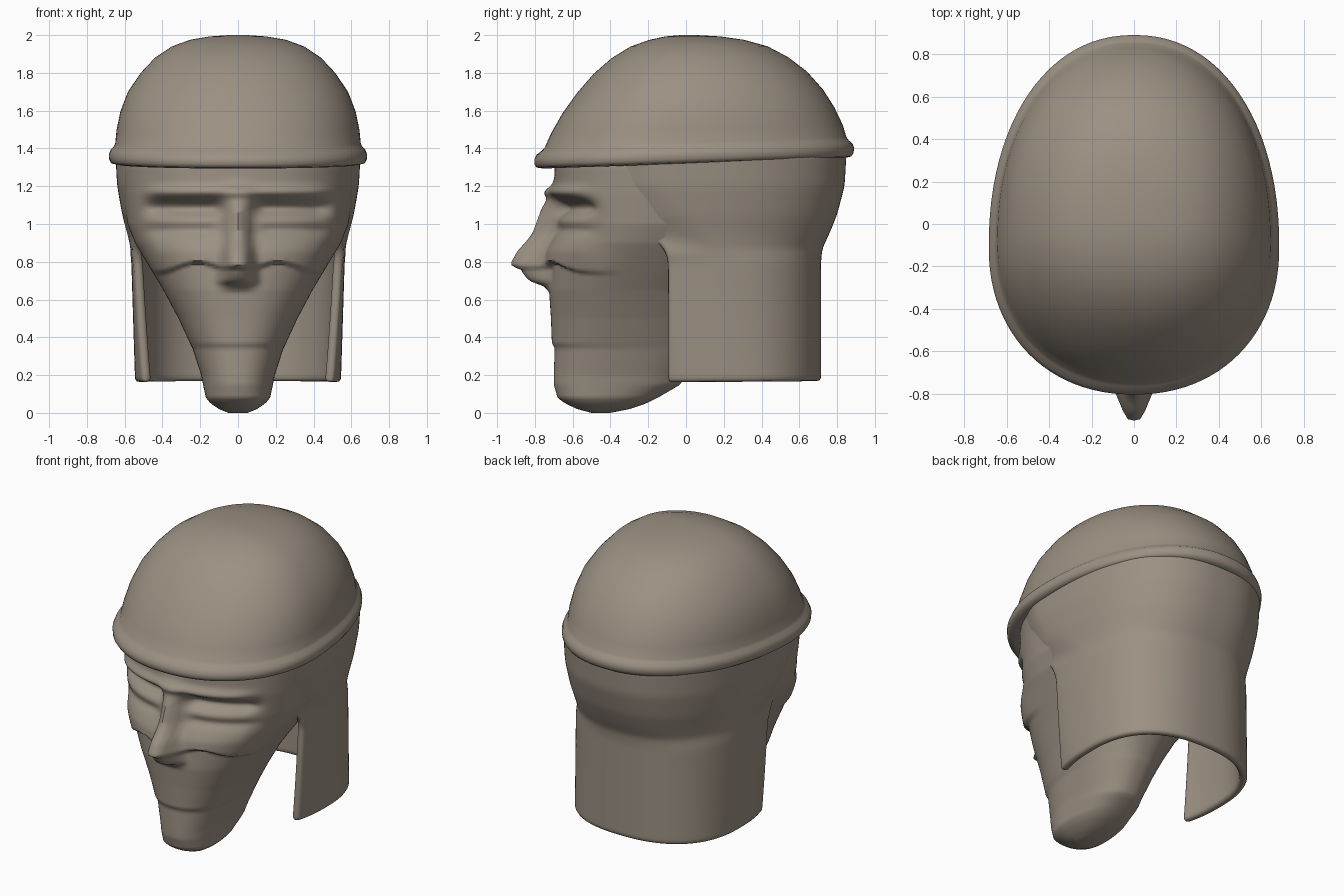
import bpy, math

if "Cube" in bpy.data.objects:
    bpy.data.objects.remove(bpy.data.objects["Cube"])

mat = bpy.data.materials.new("warm grey stone")
mat.diffuse_color = (0.33, 0.28, 0.225, 1)
mat.use_nodes = True
mat.node_tree.nodes["Principled BSDF"].inputs["Base Color"].default_value = mat.diffuse_color


def lerp_table(table, z):
    """Interpolate a table of rows whose first entry is the height."""
    if z <= table[0][0]:
        return table[0][1:]
    for a, b in zip(table, table[1:]):
        if z <= b[0]:
            f = (z - a[0]) / (b[0] - a[0])
            return [p + (q - p) * f for p, q in zip(a[1:], b[1:])]
    return table[-1][1:]


def egg(a, w, yf, yb, c, n):
    """Point on an egg-shaped ring; a = 0 is the front, pi the back."""
    s, k = math.sin(a), math.cos(a)
    e = 2 / n
    depth = (c - yf) if k > 0 else (yb - c)
    return (math.copysign(w * abs(s) ** e, s),
            c - math.copysign(depth * abs(k) ** e, k))


def loft(name, rows, closed=True):
    """Skin rows of points, capping both ends when the rows are closed."""
    n = len(rows[0])
    verts = [p for r in rows for p in r]
    faces = []
    for i in range(len(rows) - 1):
        for j in range(n if closed else n - 1):
            k = (j + 1) % n
            faces.append((i * n + j, i * n + k, (i + 1) * n + k, (i + 1) * n + j))
    if closed:
        faces.append(tuple(reversed(range(n))))
        faces.append(tuple(range(len(verts) - n, len(verts))))
    me = bpy.data.meshes.new(name)
    me.from_pydata(verts, [], faces)
    me.materials.append(mat)
    ob = bpy.data.objects.new(name, me)
    bpy.context.collection.objects.link(ob)
    bpy.ops.object.select_all(action='DESELECT')
    ob.select_set(True)
    bpy.context.view_layer.objects.active = ob
    bpy.ops.object.shade_smooth_by_angle(angle=math.radians(50))
    return ob


def bump(v, centre, width):
    return math.exp(-((v - centre) / width) ** 2)


def step(a, b, v):
    t = min(1, max(0, (v - a) / (b - a)))
    return t * t * (3 - 2 * t)


# Cap with rolled rim: height, half width, front, back
cap = [(1.335, .58, -.67, .78), (1.32, .64, -.755, .84), (1.327, .672, -.792, .875),
       (1.345, .682, -.803, .887), (1.37, .684, -.803, .89), (1.395, .675, -.79, .882),
       (1.413, .658, -.765, .862), (1.43, .65, -.748, .85), (1.5, .643, -.715, .83),
       (1.6, .622, -.655, .785), (1.7, .583, -.58, .725), (1.8, .515, -.49, .64),
       (1.88, .44, -.395, .54), (1.94, .35, -.295, .43), (1.975, .255, -.195, .305),
       (1.993, .15, -.11, .18), (2.0, .05, -.03, .06)]
rows = []
for z, w, yf, yb in cap:
    tilt = 0.035 * min(1, max(0, (2 - z) / 0.6))
    c = yf + (yb - yf) * 0.41
    ring = [egg(math.tau * j / 96, w, yf, yb, c, 2.15) for j in range(96)]
    rows.append([(x, y, z + tilt * y) for x, y in ring])
loft("cap", rows)

# Head: height, half width, front, back
head = [(0, .05, -.5, -.40), (.02, .10, -.575, -.30), (.05, .145, -.64, -.21),
        (.08, .17, -.68, -.15), (.15, .185, -.70, -.03), (.2, .195, -.70, 0),
        (.34, .24, -.695, .08), (.37, .255, -.71, .09), (.5, .315, -.715, .15),
        (.65, .395, -.725, .22), (.8, .485, -.715, .35), (.9, .545, -.70, .45),
        (1.0, .585, -.69, .55), (1.15, .61, -.70, .65), (1.3, .63, -.695, .75),
        (1.4, .62, -.68, .75)]
# Nose: height, how far it stands out, half width
nose = [(.64, 0, .12), (.67, .03, .13), (.70, .11, .135), (.74, .145, .13),
        (.79, .172, .12), (.9, .13, .10), (1.0, .105, .09), (1.08, .07, .085),
        (1.14, .03, .10), (1.2, .01, .12), (1.25, 0, .12)]


def face_offset(x, z):
    """Forward or backward shift that models the face."""
    ax = abs(x)
    out, half = lerp_table(nose, z)
    ridge = 1 - step(0.15, 1.0, ax / half)
    wide = 1 - step(.40, .54, ax)
    d = -out * ridge
    d -= 0.03 * bump(z, 1.17, .03) * wide                               # brow
    d += 0.075 * bump(z, 1.085, .045) * wide * step(.05, .14, ax)        # eye socket
    d += 0.02 * bump(z, .97, .03) * wide * step(.08, .16, ax)            # lower lid
    lip = .775 + .028 * math.sin((ax - .1) * 14) * step(.03, .15, ax)    # cheek edge
    d -= 0.04 * step(lip - .02, lip + .005, z) * (1 - step(.84, .97, z)) * (1 - step(.42, .52, ax))
    return d


rows = []
levels = [0, .006, .012] + [.02 + .0125 * i for i in range(111)]
for z in levels:
    w, yf, yb = lerp_table(head, z)
    c = yf + (yb - yf) * 0.45
    row = []
    for j in range(160):
        x, y = egg(math.tau * j / 160, w, yf, yb, c, 2.3)
        if y < c:
            y += face_offset(x, z) * step(0, .15, c - y)
        row.append((x, y, z))
    rows.append(row)
loft("head", rows)

# Neck guard: height, half width, front, back, widest point, front edge
guard = [(.16, .545, -.42, .715, .2, -.1), (.8, .565, -.55, .715, .1, -.1),
         (.87, .575, -.66, .722, 0, -.12), (.95, .592, -.70, .76, -.05, -.21),
         (1.05, .615, -.70, .80, -.07, -.29), (1.2, .64, -.70, .84, -.1, -.36),
         (1.38, .65, -.70, .85, -.1, -.42)]
rows = []
N, M = 72, 36
for i in range(M + 1):
    z = .16 + 1.22 * i / M
    w, yf, yb, c, edge = lerp_table(guard, z)
    n = 2.4
    a0 = math.acos(min(1, max(0, (c - edge) / (c - yf)) ** (n / 2)))
    row = []
    for j in range(N + 1):
        a = a0 + (math.tau - 2 * a0) * j / N
        x, y = egg(a, w, yf, yb, c, n)
        # upper front edge sinks into the temples
        near = 1 - step(0, 7, min(j, N - j))
        x *= 1 - .07 * near * step(.82, .95, z)
        row.append((x, y, z + .01 * y * (1 - step(.16, .4, z))))
    rows.append(row)
ob = loft("neck_guard", rows, closed=False)
m = ob.modifiers.new("thickness", 'SOLIDIFY')
m.thickness = 0.05
m.offset = -1
m = ob.modifiers.new("round", 'SUBSURF')
m.levels = m.render_levels = 1
